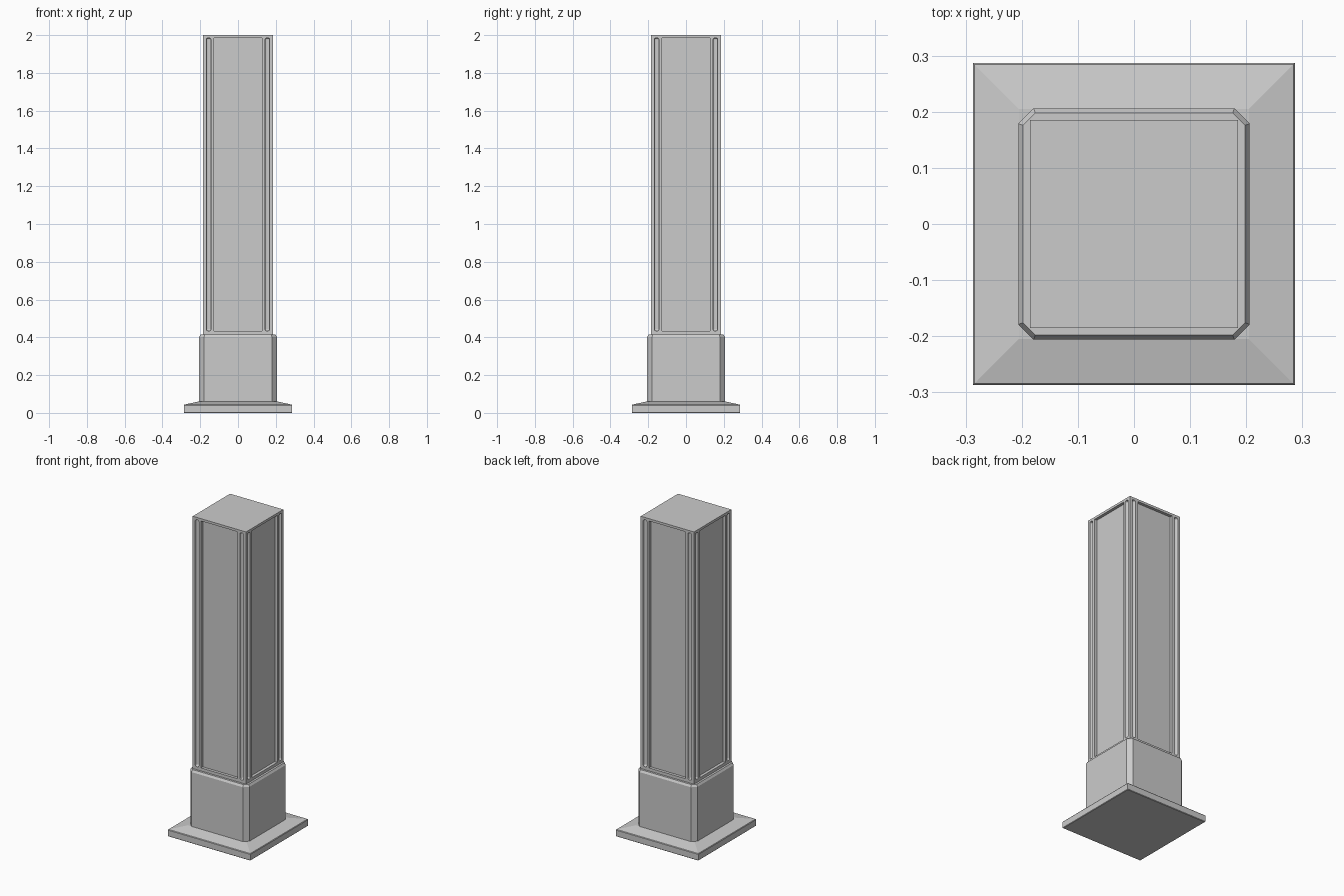
import bpy, bmesh
from mathutils import Vector

if "Cube" in bpy.data.objects:
    bpy.data.objects.remove(bpy.data.objects["Cube"])


def finish(name, bm):
    bmesh.ops.recalc_face_normals(bm, faces=bm.faces)
    me = bpy.data.meshes.new(name)
    bm.to_mesh(me)
    bm.free()
    ob = bpy.data.objects.new(name, me)
    bpy.context.collection.objects.link(ob)
    return ob


def loft(name, rings):
    """Stack square outlines (half width, corner chamfer, z) into a solid."""
    bm = bmesh.new()
    loops = []
    for h, c, z in rings:
        k = h - c
        if c:
            pts = [(k, -h), (h, -k), (h, k), (k, h), (-k, h), (-h, k), (-h, -k), (-k, -h)]
        else:
            pts = [(h, -h), (h, h), (-h, h), (-h, -h)]
        loops.append([bm.verts.new((x, y, z)) for x, y in pts])
    n = len(loops[0])
    for a, b in zip(loops, loops[1:]):
        for i in range(n):
            j = (i + 1) % n
            bm.faces.new((a[i], a[j], b[j], b[i]))
    bm.faces.new(loops[0])
    bm.faces.new(loops[-1])
    return finish(name, bm)


# Base plate with a gently sloping top
loft("base_plate", [(0.284, 0, 0), (0.287, 0, 0.003), (0.287, 0, 0.040),
                    (0.284, 0, 0.044), (0.205, 0, 0.061)])

# Plinth block with chamfered corners and a bevelled top
loft("plinth", [(0.206, 0.027, 0.05), (0.206, 0.027, 0.402), (0.198, 0.022, 0.415)])

# Shaft: slice a box into cells, then push panels and grooves inward
H, Z0, Z1 = 0.185, 0.41, 2.0
PANEL, G0, G1 = 0.127, 0.143, 0.168
LOW, HIGH = 0.434, 1.985
bm = bmesh.new()
bmesh.ops.create_cube(bm, size=1)
for v in bm.verts:
    v.co = Vector((v.co.x * 2 * H, v.co.y * 2 * H, Z0 if v.co.z < 0 else Z1))


def cut(co, no):
    bmesh.ops.bisect_plane(bm, geom=bm.verts[:] + bm.edges[:] + bm.faces[:],
                           plane_co=co, plane_no=no)


for s in (-PANEL, PANEL, -G0, G0, -G1, G1):
    cut((s, 0, 0), (1, 0, 0))
    cut((0, s, 0), (0, 1, 0))
for z in (LOW, HIGH):
    cut((0, 0, z), (0, 0, 1))

bm.normal_update()
recessed = []
for f in bm.faces:
    c, n = f.calc_center_median(), f.normal
    if abs(n.z) > 0.5 or not LOW < c.z < HIGH:
        continue
    across = abs(c.x) if abs(n.y) > 0.5 else abs(c.y)
    if across < PANEL:
        recessed.append((f, n.copy(), 0.018))
    elif G0 < across < G1:
        recessed.append((f, n.copy(), 0.014))
groove_edges = []
for f, n, depth in recessed:
    new = bmesh.ops.extrude_discrete_faces(bm, faces=[f])["faces"][0]
    for v in new.verts:
        v.co -= n * depth
        if depth < 0.015:
            groove_edges += [e for e in v.link_edges
                             if abs((e.verts[0].co - e.verts[1].co).dot(n)) > 0.01]
# Rounded groove ends
bmesh.ops.bevel(bm, geom=list(set(groove_edges)), offset=0.009, segments=3,
                profile=0.5, affect='EDGES')
finish("shaft", bm)
